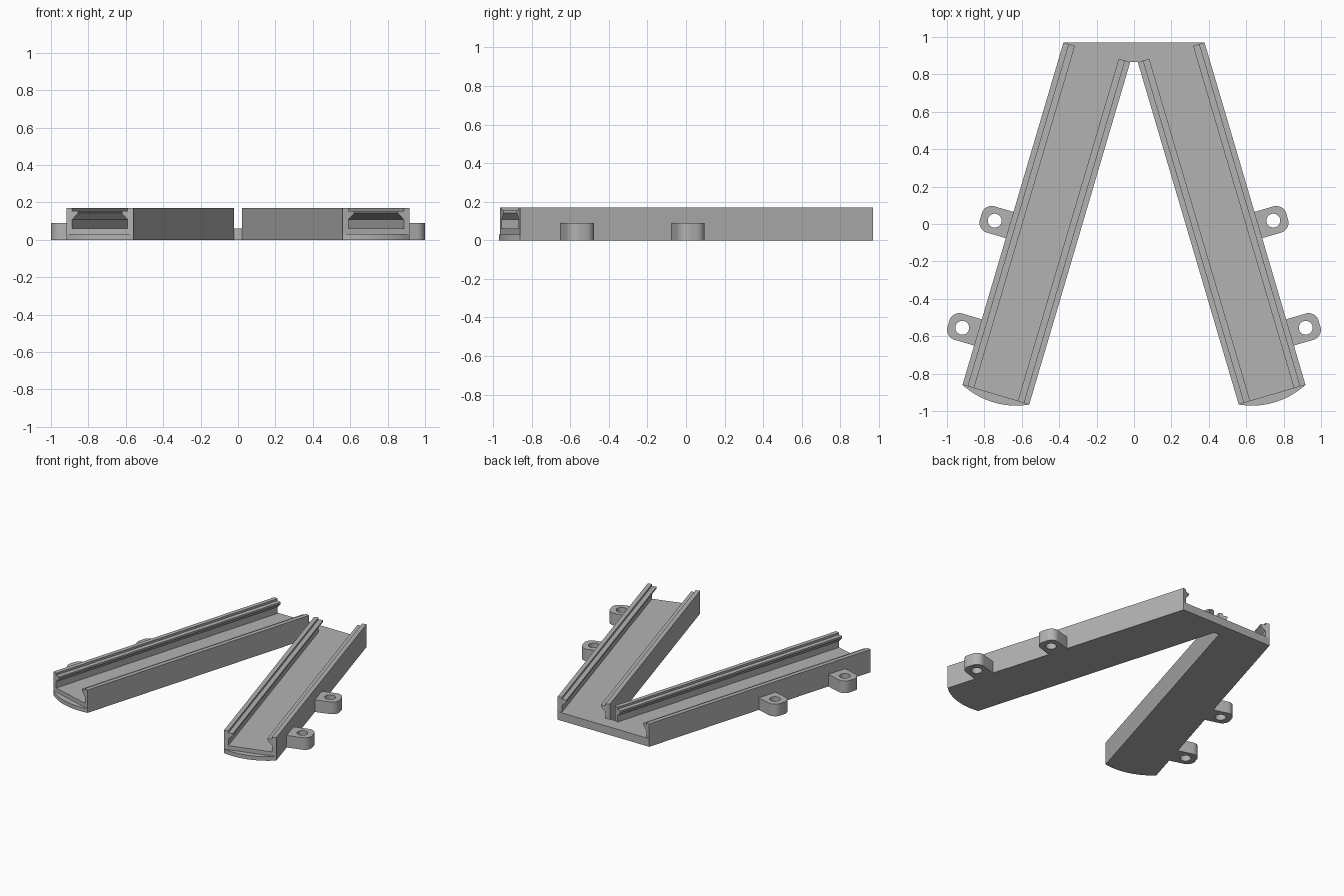
import bpy, bmesh, math
from mathutils import Vector, Matrix

cube = bpy.data.objects.get("Cube")
if cube:
    bpy.data.objects.remove(cube, do_unlink=True)

# One plain grey material
grey = bpy.data.materials.new("plain_grey")
grey.use_nodes = True
COLOUR = (0.45, 0.45, 0.45, 1)
grey.diffuse_color = COLOUR
grey.node_tree.nodes["Principled BSDF"].inputs["Base Color"].default_value = COLOUR

# Leg frame: n runs across the leg (inner to outer), t runs from front to back
ANGLE = math.radians(16.43)
ORIGIN = Vector((0.56, -0.965, 0))
N = Vector((math.cos(ANGLE), math.sin(ANGLE), 0))
T = Vector((-math.sin(ANGLE), math.cos(ANGLE), 0))
WIDTH, LENGTH = 0.372, 1.908
WALL, LIP = 0.031, 0.064
FLOOR, HEIGHT, EAR_HEIGHT = 0.06, 0.17, 0.09


def leg(n, t, z=0):
    return ORIGIN + N * n + T * t + Vector((0, 0, z))


def arc(cn, ct, radius, start, end, steps):
    """Points of an arc in leg coordinates, angles in degrees."""
    angles = [math.radians(start + (end - start) * i / steps) for i in range(steps + 1)]
    return [(cn + radius * math.cos(a), ct + radius * math.sin(a)) for a in angles]


def prism(name, loops, direction, mirrored=True):
    """Fill an outline (with optional hole loops) and extrude it."""
    bm = bmesh.new()
    edges = []
    for loop in loops:
        verts = [bm.verts.new(p) for p in loop]
        edges += [bm.edges.new((v, verts[i - 1])) for i, v in enumerate(verts)]
    bmesh.ops.triangle_fill(bm, edges=edges, use_beauty=True)
    out = bmesh.ops.extrude_face_region(bm, geom=bm.faces[:], use_keep_orig=True)
    moved = [g for g in out["geom"] if isinstance(g, bmesh.types.BMVert)]
    bmesh.ops.translate(bm, verts=moved, vec=direction)
    bmesh.ops.recalc_face_normals(bm, faces=bm.faces[:])
    mesh = bpy.data.meshes.new(name)
    bm.to_mesh(mesh)
    bm.free()
    mesh.materials.append(grey)
    obj = bpy.data.objects.new(name, mesh)
    bpy.context.collection.objects.link(obj)
    if mirrored:
        obj.modifiers.new("mirror", "MIRROR").use_mirror_merge = False
    bpy.ops.object.select_all(action="DESELECT")
    obj.select_set(True)
    bpy.context.view_layer.objects.active = obj
    bpy.ops.object.shade_smooth_by_angle(angle=math.radians(30))
    return obj


# Floor: one plate joining both legs at the back
half = [leg(0, LENGTH), leg(WALL, LENGTH), leg(WALL, 0),
        leg(WIDTH - WALL, 0), leg(WIDTH - WALL, LENGTH), leg(WIDTH, LENGTH)]
other = [Vector((-p.x, p.y, p.z)) for p in reversed(half)]
prism("floor_plate", [half + other], Vector((0, 0, FLOOR)), mirrored=False)

# Channel walls with an overhanging lip along each side
wall_profile = [(0, 0), (WALL, 0), (WALL, 0.108), (LIP, 0.142),
                (LIP, 0.155), (WALL, 0.155), (WALL, HEIGHT), (0, HEIGHT)]
prism("inner_wall", [[leg(n, 0, z) for n, z in wall_profile]], T * LENGTH)
prism("outer_wall", [[leg(WIDTH - n, 0, z) for n, z in wall_profile]], T * LENGTH)

# Thin rounded toe in front of each leg
SAG = 0.043
radius = ((WIDTH / 2) ** 2 + SAG ** 2) / (2 * SAG)
spread = math.degrees(math.asin(WIDTH / 2 / radius))
toe = arc(WIDTH / 2, radius - SAG, radius, 270 - spread, 270 + spread, 24)
prism("rounded_toe", [[leg(n, t) for n, t in toe]], Vector((0, 0, FLOOR / 2)))

# Mounting ears with a screw hole
CORNER = 0.055
for name, x, y in (("rear_ear", 0.745, 0.018), ("front_ear", 0.918, -0.555)):
    offset = Vector((x, y, 0)) - ORIGIN
    cn, ct = offset.dot(N), offset.dot(T)
    side = 0.018 + CORNER
    outline = [(WIDTH - 0.01, ct + side), (WIDTH - 0.01, ct - side)]
    outline += arc(cn + 0.022, ct - 0.018, CORNER, -90, 0, 10)
    outline += arc(cn + 0.022, ct + 0.018, CORNER, 0, 90, 10)
    hole = arc(cn, ct, 0.037, 0, 360, 32)[:-1]
    prism(name, [[leg(n, t) for n, t in loop] for loop in (outline, hole)],
          Vector((0, 0, EAR_HEIGHT)))
